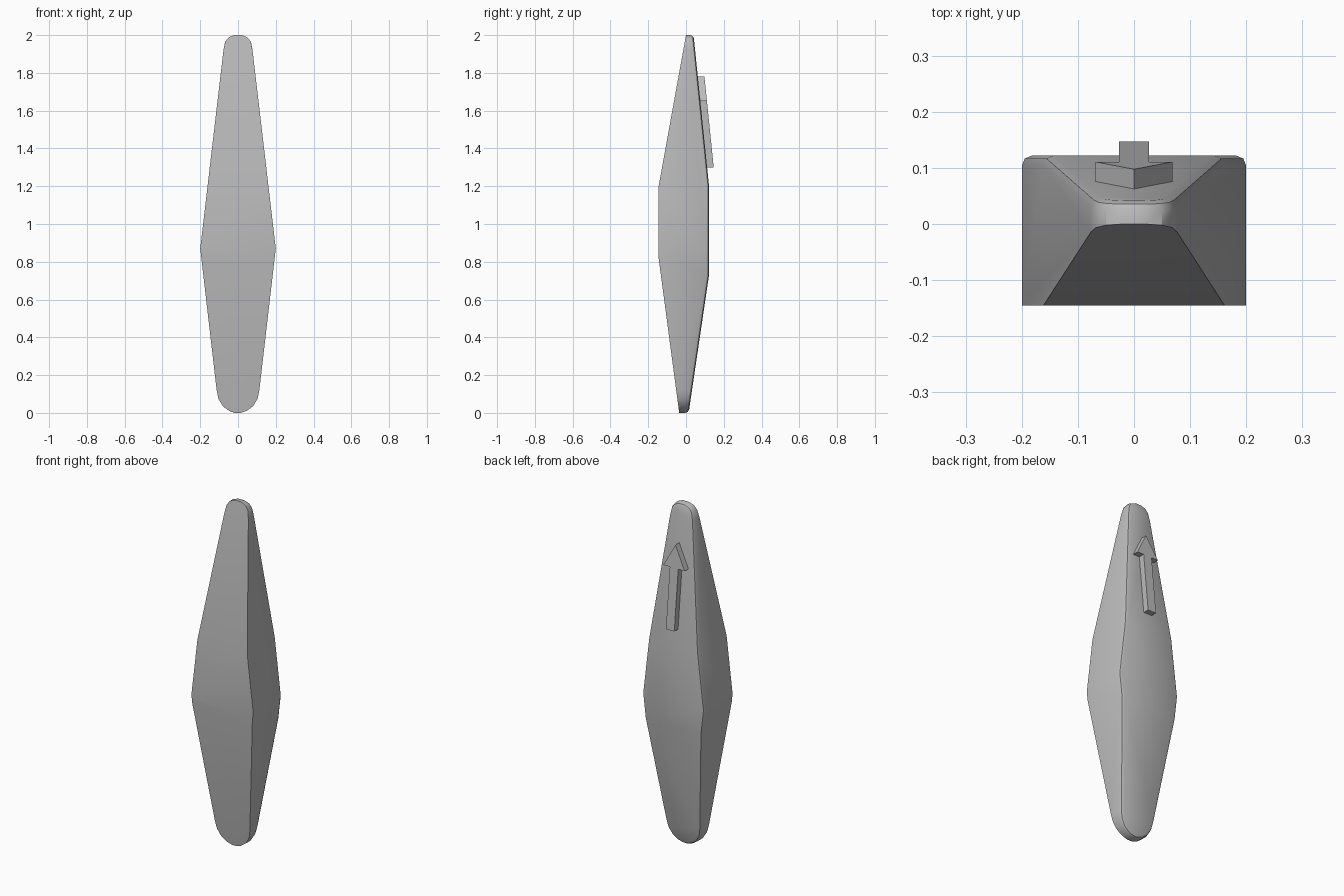
import bpy, bmesh
from mathutils import Vector

cube = bpy.data.objects.get("Cube")
if cube:
    bpy.data.objects.remove(cube)

grey = bpy.data.materials.new("plain grey")
colour = (0.5, 0.5, 0.5, 1)
grey.diffuse_color = colour
grey.use_nodes = True
grey.node_tree.nodes["Principled BSDF"].inputs["Base Color"].default_value = colour


def prism(points, shift):
    """Solid made by sweeping a closed polygon along a vector."""
    bm = bmesh.new()
    face = bm.faces.new([bm.verts.new(p) for p in points])
    swept = bmesh.ops.extrude_face_region(bm, geom=[face], use_keep_orig=True)
    verts = [v for v in swept["geom"] if isinstance(v, bmesh.types.BMVert)]
    bmesh.ops.translate(bm, verts=verts, vec=shift)
    bmesh.ops.recalc_face_normals(bm, faces=bm.faces[:])
    return bm


def finish(bm, name):
    mesh = bpy.data.meshes.new(name)
    bm.to_mesh(mesh)
    bm.free()
    mesh.materials.append(grey)
    obj = bpy.data.objects.new(name, mesh)
    bpy.context.collection.objects.link(obj)
    bpy.ops.object.select_all(action='DESELECT')
    obj.select_set(True)
    bpy.context.view_layer.objects.active = obj
    bpy.ops.object.shade_smooth_by_angle(angle=0.5)


# Body: side profile (y, z) swept across the width
side = [(-0.036, 0), (-0.145, 0.82), (-0.145, 1.2), (0, 2),
        (0.04, 2), (0.122, 1.2), (0.122, 0.73), (0.014, 0)]
body = prism([(-0.3, y, z) for y, z in side], (0.6, 0, 0))

# Trim the sweep to the rounded diamond outline (x, z), same on both sides
half = [(0.02, 2), (0.05, 1.988), (0.068, 1.965), (0.077, 1.92), (0.2, 0.87),
        (0.113, 0.12), (0.104, 0.075), (0.08, 0.035), (0.045, 0.01), (0.015, 0)]
for (x1, z1), (x2, z2) in zip(half, half[1:]):
    for s in (1, -1):
        normal = Vector((s * (z1 - z2), 0, x2 - x1))
        cut = bmesh.ops.bisect_plane(
            body, geom=body.verts[:] + body.edges[:] + body.faces[:], dist=1e-5,
            plane_co=(s * x1, 0, z1), plane_no=normal, clear_outer=True)
        rim = [e for e in cut["geom_cut"] if isinstance(e, bmesh.types.BMEdge)]
        bmesh.ops.contextual_create(body, geom=rim)
bmesh.ops.remove_doubles(body, verts=body.verts[:], dist=1e-4)
bmesh.ops.recalc_face_normals(body, faces=body.faces[:])

# Soften the rim of the back
body.normal_update()
back_rim = [e for e in body.edges if len(e.link_faces) == 2
            and sum(f.normal.y > 0.9 for f in e.link_faces) == 1]
bmesh.ops.bevel(body, geom=back_rim, offset=0.018, offset_type='OFFSET',
                segments=2, profile=0.5, affect='EDGES', clamp_overlap=True)
finish(body, "body")

# Raised arrow, lying along the sloping upper back
arrow_half = [(0.027, 1.3), (0.027, 1.65), (0.069, 1.65)]
outline = arrow_half + [(0, 1.78)] + [(-x, z) for x, z in reversed(arrow_half)]
slope = (0.122 - 0.04) / (1.2 - 2)
arrow = prism([(x, 0.03 + slope * (z - 2), z) for x, z in outline], (0, 0.045, 0))
finish(arrow, "arrow")
